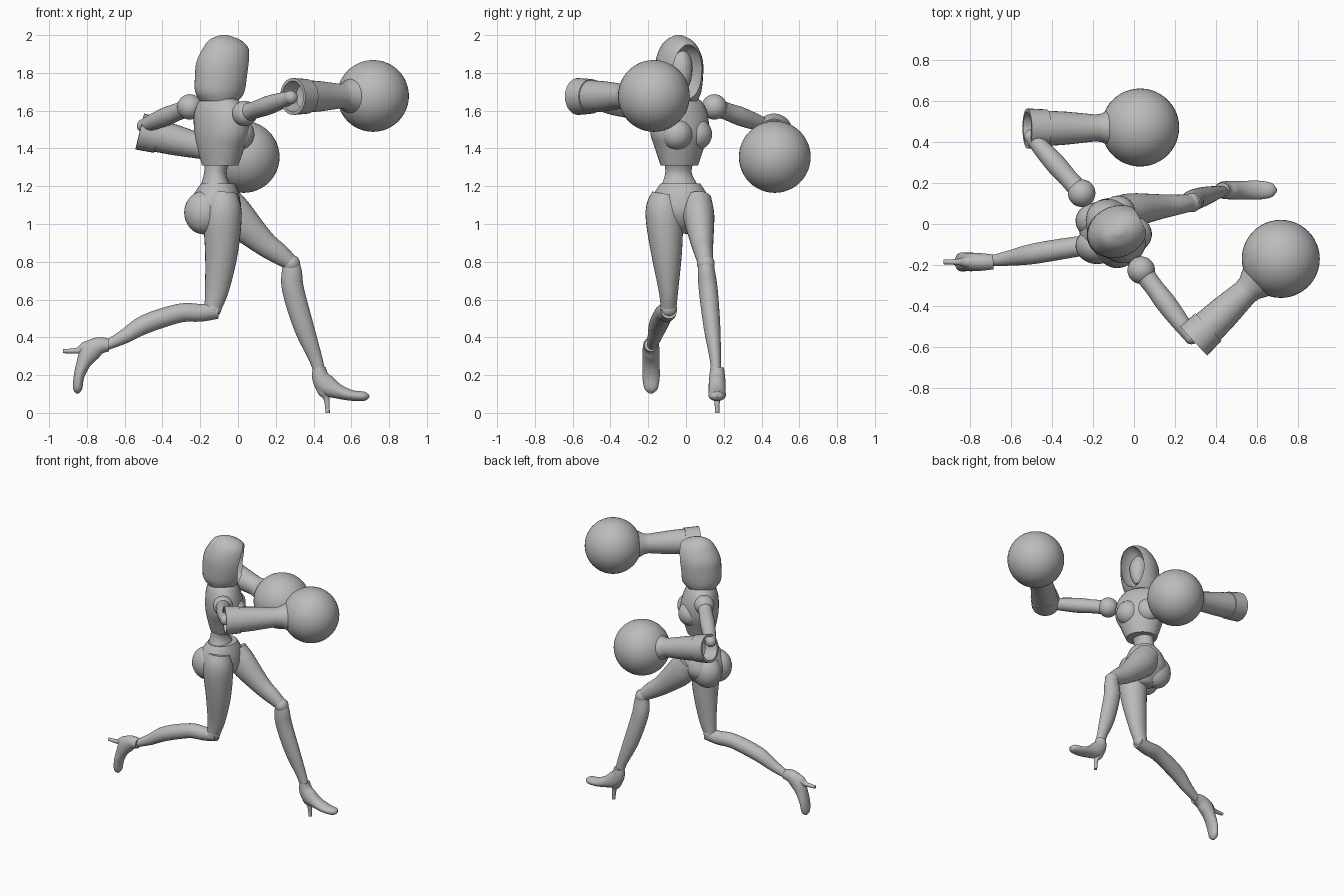
import bpy, bmesh, math
from mathutils import Vector, Matrix

if "Cube" in bpy.data.objects:
    bpy.data.objects.remove(bpy.data.objects["Cube"])

grey = bpy.data.materials.new("clay grey")
grey.use_nodes = True
grey.diffuse_color = (0.5, 0.5, 0.5, 1)
grey.node_tree.nodes["Principled BSDF"].inputs["Base Color"].default_value = (0.5, 0.5, 0.5, 1)

UP = Vector((0, 0, 1))
SIDE = Vector((0, 1, 0))


def heading(degrees):
    a = math.radians(degrees)
    return Vector((math.cos(a), math.sin(a), 0))


def finish(name, bm):
    """Turn a bmesh into a shaded, coloured object."""
    bmesh.ops.recalc_face_normals(bm, faces=bm.faces)
    mesh = bpy.data.meshes.new(name)
    bm.to_mesh(mesh)
    bm.free()
    mesh.materials.append(grey)
    obj = bpy.data.objects.new(name, mesh)
    bpy.context.collection.objects.link(obj)
    shade(obj)
    return obj


def shade(obj):
    bpy.ops.object.select_all(action='DESELECT')
    obj.select_set(True)
    bpy.context.view_layer.objects.active = obj
    bpy.ops.object.shade_smooth_by_angle(angle=math.radians(40))


def ball(name, centre, radii, yaw=0, segs=32):
    bm = bmesh.new()
    bmesh.ops.create_uvsphere(bm, u_segments=segs, v_segments=segs // 2, radius=1)
    pose = Matrix.Translation(centre) @ Matrix.Rotation(math.radians(yaw), 4, 'Z')
    if not isinstance(radii, tuple):
        radii = (radii,) * 3
    bm.transform(pose @ Matrix.Diagonal((*radii, 1)))
    return finish(name, bm)


def refine(rows, steps=4):
    """Catmull-Rom interpolation between stations."""
    out = []
    for i in range(len(rows) - 1):
        p = [rows[max(0, min(len(rows) - 1, i + k))] for k in (-1, 0, 1, 2)]
        for s in range(steps):
            t = s / steps
            out.append([b + t * ((c - a) / 2 + t * (a - 2.5 * b + 2 * c - d / 2
                        + t * (1.5 * (b - c) + (d - a) / 2))) for a, b, c, d in zip(*p)])
    return out + [rows[-1]]


def loft(name, rows, ref=SIDE, axis=None, smooth=True, segs=28):
    """Skin elliptical sections (x, y, z, radius along ref, other radius)."""
    rows = [r if len(r) > 4 else (*r, r[3]) for r in rows]
    rows = refine(rows) if smooth else rows
    bm, rings = bmesh.new(), []
    for i, (x, y, z, a, b) in enumerate(rows):
        before, after = rows[max(i - 1, 0)], rows[min(i + 1, len(rows) - 1)]
        t = axis or (Vector(after[:3]) - Vector(before[:3])).normalized()
        u = (ref - t * ref.dot(t)).normalized()
        v = t.cross(u)
        ring = []
        for k in range(segs):
            ang = math.tau * k / segs
            ring.append(bm.verts.new(Vector((x, y, z)) + u * a * math.cos(ang) + v * b * math.sin(ang)))
        rings.append(ring)
    for lo, hi in zip(rings, rings[1:]):
        for k in range(segs):
            n = (k + 1) % segs
            bm.faces.new((lo[k], lo[n], hi[n], hi[k]))
    bm.faces.new(rings[0])
    bm.faces.new(rings[-1])
    return finish(name, bm)


# Hood with a carved face opening, and the head inside it
face = heading(23)
hood = loft("hood", [
    (-.10, -.04, 1.65, .10, .10), (-.095, -.04, 1.70, .135, .118), (-.085, -.038, 1.78, .147, .125),
    (-.077, -.036, 1.86, .147, .122), (-.065, -.036, 1.93, .125, .098),
    (-.07, -.038, 1.975, .085, .062), (-.075, -.04, 2.0, .02, .015)], face, UP)
opening = ball("hood_opening_cutter", Vector((-.09, -.04, 1.8)) + face * .15, (.15, .088, .15), 23)
opening.hide_render = True
cut = hood.modifiers.new("opening", 'BOOLEAN')
cut.object = opening
bpy.context.view_layer.objects.active = hood
bpy.ops.object.modifier_apply(modifier="opening")
bpy.data.objects.remove(opening)
shade(hood)
loft("head", [(-.045, -.02, 1.705, .012, .015), (-.05, -.02, 1.73, .035, .035), (-.06, -.025, 1.79, .06, .056),
              (-.07, -.03, 1.86, .065, .06), (-.08, -.03, 1.92, .04, .04)], face, UP)
loft("neck", [(-.1, -.035, 1.6, .05), (-.09, -.035, 1.68, .036), (-.08, -.03, 1.76, .036)])

# Torso: chest armour, waist and pelvis
front = heading(38)
loft("chest", [
    (-.10, -.035, 1.685, .045, .06), (-.10, -.035, 1.65, .09, .13), (-.095, -.035, 1.58, .118, .168),
    (-.085, -.035, 1.48, .13, .168), (-.09, -.035, 1.40, .115, .138), (-.095, -.035, 1.31, .09, .105)],
    front, UP)
across = Vector((-front.y, front.x, 0))
for label, s in (("left", 1), ("right", -1)):
    ball(label + "_breastplate", Vector((-.085, -.035, 1.475)) + front * .06 + across * s * .065,
         (.085, .085, .085), 38)
    ball(label + "_buttock", (-.18, -.045 + s * .06, 1.06), (.105, .09, .115))
loft("waist", [(-.10, -.035, 1.36, .075, .085), (-.12, -.04, 1.28, .058, .07), (-.12, -.035, 1.22, .072, .09),
               (-.115, -.03, 1.16, .1, .125)], heading(10), UP)
loft("pelvis", [(-.105, -.03, 1.215, .09, .105), (-.115, -.03, 1.15, .122, .145), (-.125, -.03, 1.07, .14, .155),
                (-.125, -.03, 1.0, .11, .11), (-.12, -.02, .95, .05, .04)], heading(-10), UP)

# Legs
loft("right_thigh", [(-.08, -.105, 1.16, .075, .075), (-.082, -.115, 1.06, .1, .102), (-.0875, -.103, .85, .082, .087),
                     (-.112, -.093, .65, .052, .063), (-.138, -.092, .54, .04, .042)])
loft("right_shin", [(-.11, -.09, .54, .042), (-.2, -.1, .53, .047), (-.31, -.115, .528, .05),
                    (-.49, -.145, .47, .05), (-.6, -.165, .405, .038), (-.7, -.18, .355, .025)])
ball("right_knee", (-.133, -.092, .55), .045)
loft("left_thigh", [(-.07, .06, 1.13, .075, .085), (-.01, .068, 1.04, .082, .098), (.13, .085, .905, .06, .068),
                    (.22, .095, .84, .048, .055), (.285, .105, .79, .04)])
loft("left_shin", [(.283, .105, .82, .035), (.285, .108, .75, .045, .053), (.292, .118, .65, .05, .058),
                   (.35, .138, .45, .044, .053), (.41, .155, .29, .03, .036), (.436, .16, .2, .026, .03)])
ball("left_knee", (.282, .105, .79), .047)


def shoe(name, ankle, turn):
    """High-heeled shoe, turned in the side plane about the ankle."""
    pose = Matrix.Translation(ankle) @ Matrix.Rotation(math.radians(turn), 4, 'Y')
    upper = loft(name + "_shoe", [
        (-.005, 0, .01, .036, .034), (.002, 0, -.04, .042, .046), (.035, 0, -.085, .045, .055),
        (.1, 0, -.118, .045, .038), (.17, 0, -.138, .046, .028), (.235, 0, -.142, .035, .024),
        (.26, 0, -.14, .008, .006)])
    heel = loft(name + "_heel", [(.005, 0, -.06, .036, .04), (.018, 0, -.115, .03, .033),
                                 (.034, 0, -.155, .016, .016), (.04, 0, -.23, .011, .011)])
    for part in (upper, heel):
        part.data.transform(pose)


shoe("left", (.435, .165, .23), 0)
shoe("right", (-.695, -.185, .355), 93)


# Arms: shoulder ball, upper arm, elbow, hollow gauntlet, round glove
def arm(name, shoulder, elbow, cuff, glove):
    s, e, c, g = (Vector(p) for p in (shoulder, elbow, cuff, glove))
    ball(name + "_shoulder", s, .067)
    loft(name + "_upper_arm", [(*s.lerp(e, t), r) for t, r in
         ((0, .05), (.25, .046), (.5, .05), (.8, .043), (1, .034))], UP)
    ball(name + "_elbow", e, .036)
    axis = (g - c).normalized()
    profile = ((.1, .04), (.09, .07), (0, .082), (0, .098), (.1, .092), (.1, .086), (.2, .08),
               (.345, .065), (.375, .07), (.41, .088), (.45, .1))
    loft(name + "_gauntlet", [(*(c + axis * d), r) for d, r in profile], UP, axis, False)
    ball(name + "_glove", g, .19, segs=48)


arm("right", (.035, -.225, 1.585), (.28, -.55, 1.67), (.29, -.57, 1.675), (.715, -.17, 1.678))
arm("left", (-.255, .15, 1.62), (-.5, .425, 1.52), (-.52, .465, 1.49), (.03, .47, 1.355))
